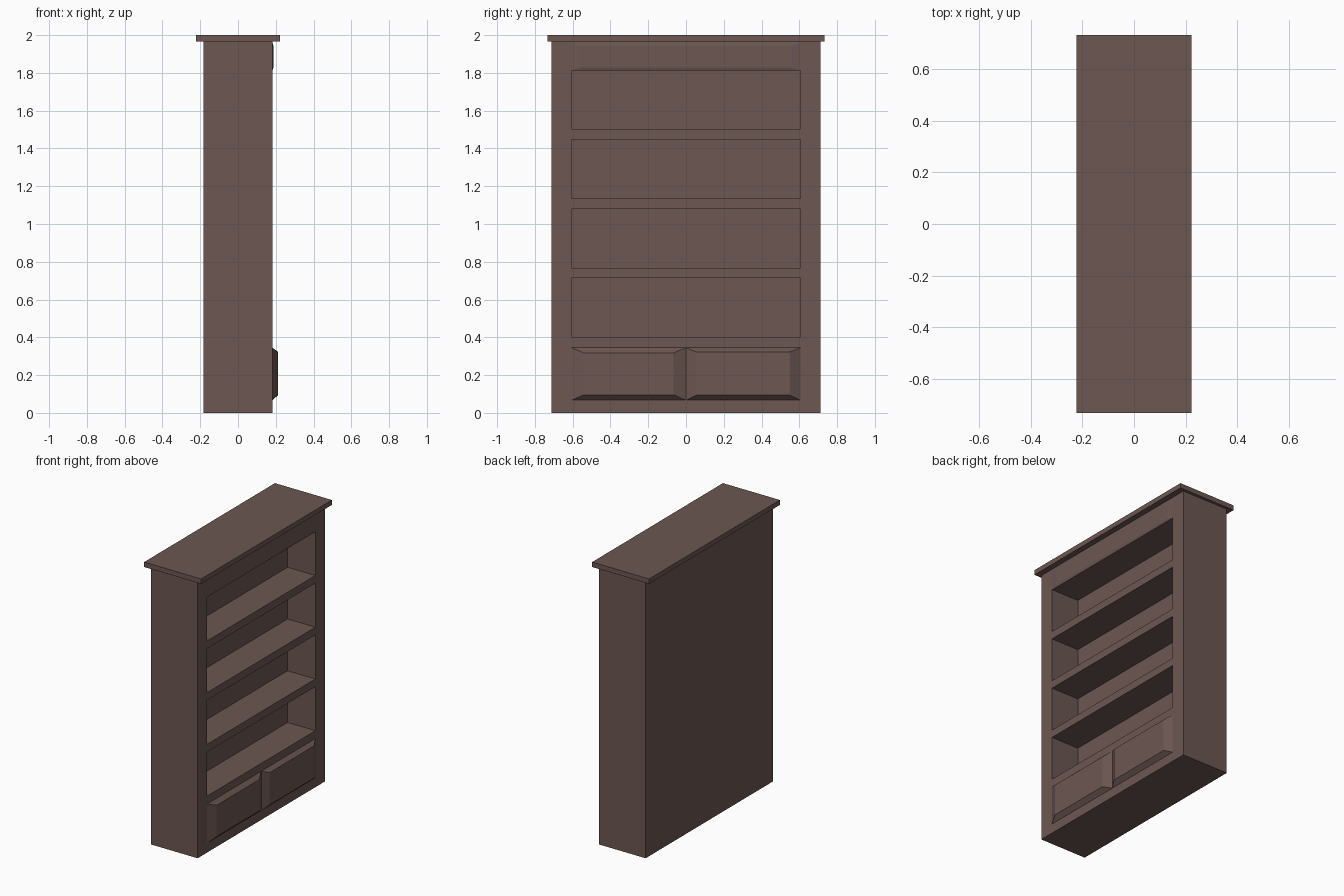
import bpy, bmesh

if "Cube" in bpy.data.objects:
    bpy.data.objects.remove(bpy.data.objects["Cube"])

wood = bpy.data.materials.new("dark_wood")
wood.diffuse_color = (0.15, 0.095, 0.085, 1)
wood.use_nodes = True
wood.node_tree.nodes["Principled BSDF"].inputs["Base Color"].default_value = wood.diffuse_color


def make(name, bm):
    bmesh.ops.recalc_face_normals(bm, faces=bm.faces)
    me = bpy.data.meshes.new(name)
    bm.to_mesh(me)
    bm.free()
    me.materials.append(wood)
    ob = bpy.data.objects.new(name, me)
    bpy.context.collection.objects.link(ob)
    return ob


def add_frustum(bm, x0, base, x1, tip):
    """Block along x; base and tip are (y0, y1, z0, z1) rectangles."""
    rings = []
    for x, (y0, y1, z0, z1) in ((x0, base), (x1, tip)):
        rings.append([bm.verts.new((x, y, z)) for y, z in
                      ((y0, z0), (y1, z0), (y1, z1), (y0, z1))])
    a, b = rings
    bm.faces.new(a)
    bm.faces.new(b)
    for i in range(4):
        j = (i + 1) % 4
        bm.faces.new((a[i], a[j], b[j], b[i]))


def block(name, x0, base, x1, tip=None):
    bm = bmesh.new()
    add_frustum(bm, x0, base, x1, tip or base)
    return make(name, bm)


FRONT = 0.1825   # open face of the case, on the +x side
OPEN = 0.606     # half width of the openings

# Case and overhanging top
case = block("case", -FRONT, (-0.713, 0.713, 0, 1.965), FRONT)
block("top_board", -0.2235, (-0.733, 0.733, 1.965, 2.0), 0.2235)

# Four shelf recesses cut into the case
bm = bmesh.new()
for i in range(4):
    z = 0.401 + 0.367 * i
    r = (-OPEN, OPEN, z, z + 0.312)
    add_frustum(bm, -0.035, r, 0.3, r)
cutter = make("shelf_cutter", bm)
cutter.hide_render = True
cutter.hide_viewport = True
mod = case.modifiers.new("shelves", 'BOOLEAN')
mod.operation = 'DIFFERENCE'
mod.solver = 'EXACT'
mod.object = cutter

# Bevelled drawer fronts
block("drawer_left", FRONT, (-OPEN, 0, 0.067, 0.345),
      0.212, (-0.541, -0.066, 0.096, 0.318))
block("drawer_right", FRONT, (0, OPEN, 0.067, 0.345),
      0.212, (0.053, 0.55, 0.094, 0.323))

# Shallow raised panel above the shelves
block("upper_panel", FRONT, (-OPEN, OPEN, 1.812, 1.963),
      0.187, (-0.56, 0.56, 1.828, 1.942))
